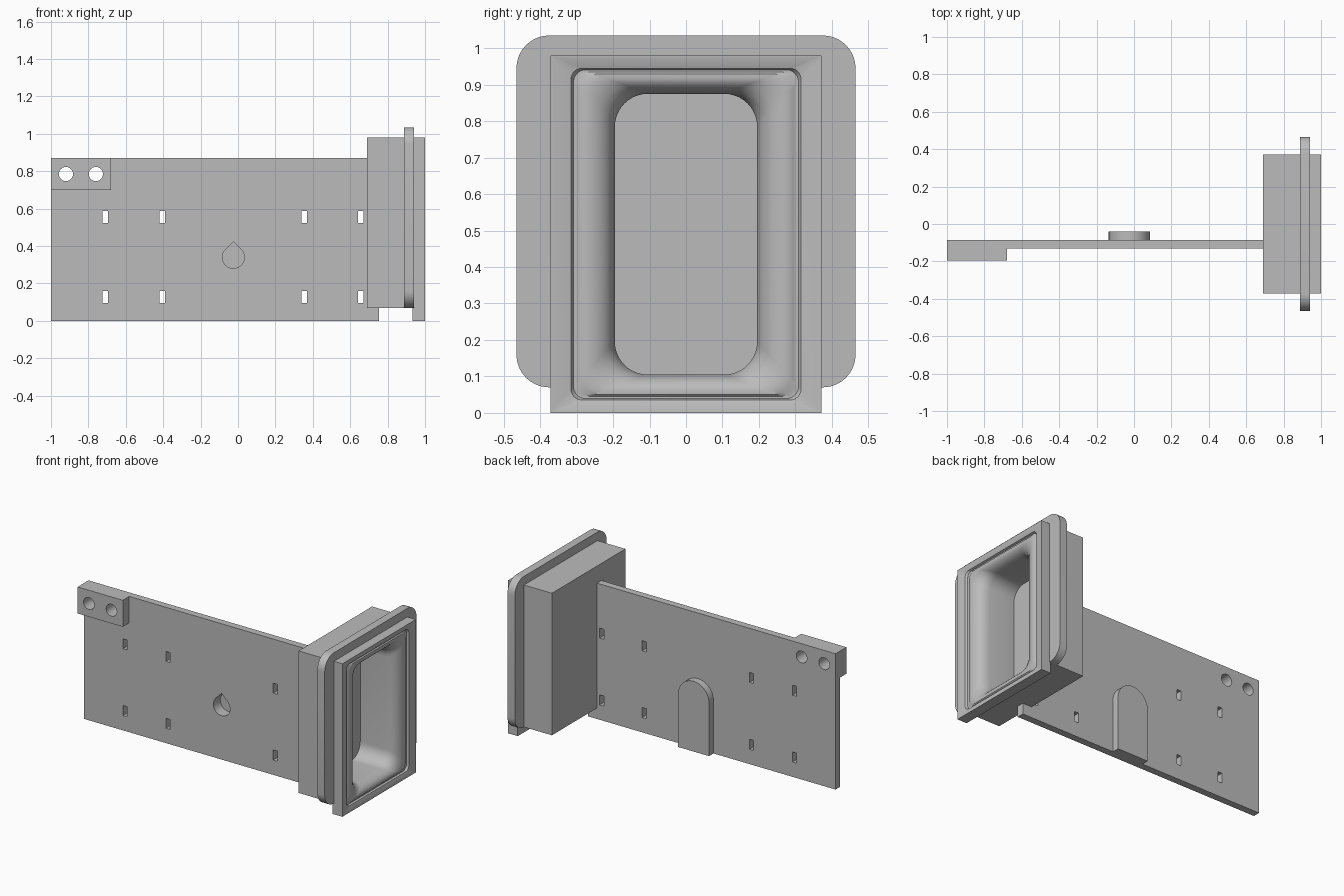
import bpy, bmesh, math
from mathutils import Vector

cube = bpy.data.objects.get("Cube")
if cube:
    bpy.data.objects.remove(cube, do_unlink=True)

grey = bpy.data.materials.new("plain grey")
grey.use_nodes = True
GREY = (0.5, 0.5, 0.5, 1)
grey.diffuse_color = GREY
grey.node_tree.nodes["Principled BSDF"].inputs["Base Color"].default_value = GREY


def loft(name, rings):
    """Closed solid skinned through rings that share one point count."""
    bm = bmesh.new()
    loops = [[bm.verts.new(p) for p in ring] for ring in rings]
    n = len(loops[0])
    for a, b in zip(loops, loops[1:]):
        for i in range(n):
            j = (i + 1) % n
            bm.faces.new((a[i], a[j], b[j], b[i]))
    bm.faces.new(loops[0][::-1])
    bm.faces.new(loops[-1])
    bmesh.ops.recalc_face_normals(bm, faces=bm.faces)
    mesh = bpy.data.meshes.new(name)
    bm.to_mesh(mesh)
    bm.free()
    mesh.materials.append(grey)
    obj = bpy.data.objects.new(name, mesh)
    bpy.context.collection.objects.link(obj)
    return obj


def prism_y(name, outline, y0, y1):
    return loft(name, [[Vector((x, y, z)) for x, z in outline] for y in (y0, y1)])


def box(x0, x1, z0, z1):
    return [(x0, z0), (x1, z0), (x1, z1), (x0, z1)]


def arc(cx, cz, r, start, end, steps):
    angles = [math.radians(start + (end - start) * i / steps) for i in range(steps + 1)]
    return [(cx + r * math.cos(a), cz + r * math.sin(a)) for a in angles]


def rounded_ring(x, half, z0, z1, r, steps=10):
    """Rounded rectangle facing along x."""
    pts = []
    corners = [(half - r, z1 - r), (r - half, z1 - r), (r - half, z0 + r), (half - r, z0 + r)]
    for k, (cy, cz) in enumerate(corners):
        pts += arc(cy, cz, r, 90 * k, 90 * k + 90, steps)
    return [Vector((x, y, z)) for y, z in pts]


def activate(obj):
    bpy.ops.object.select_all(action='DESELECT')
    obj.select_set(True)
    bpy.context.view_layer.objects.active = obj


def boolean(obj, other, operation='DIFFERENCE'):
    activate(obj)
    mod = obj.modifiers.new("boolean", 'BOOLEAN')
    mod.operation = operation
    mod.solver = 'EXACT'
    mod.object = other
    bpy.ops.object.modifier_apply(modifier=mod.name)
    bpy.data.objects.remove(other, do_unlink=True)


def smooth(obj):
    activate(obj)
    bpy.ops.object.shade_smooth_by_angle(angle=math.radians(30))


# Side plate with mounting block and arched boss
FRONT, BACK = -0.13, -0.085
plate = prism_y("side_plate", [(-1, 0), (0.755, 0), (0.755, 0.1), (0.72, 0.1),
                               (0.72, 0.87), (-1, 0.87)], FRONT, BACK)
boolean(plate, prism_y("block", box(-1, -0.68, 0.7, 0.87), -0.195, BACK), 'UNION')
arch = [(-0.135, 0), (0.085, 0)] + arc(-0.025, 0.34, 0.11, 0, 180, 24)
boolean(plate, prism_y("boss", arch, -0.1, -0.04), 'UNION')

# Narrow slots and round holes through the plate
for x in (-0.71, -0.405, 0.355, 0.657):
    for z in (0.127, 0.555):
        slot = box(x - 0.015, x + 0.015, z - 0.032, z + 0.032)
        boolean(plate, prism_y("slot", slot, -0.3, 0.1))
for x in (-0.92, -0.76):
    hole = arc(x, 0.785, 0.038, 0, 345, 23)
    boolean(plate, prism_y("hole", hole, -0.3, 0.1))

# Blind teardrop recess
drop = [(-0.025, 0.423)] + arc(-0.025, 0.34, 0.059, 135, 405, 24)
boolean(plate, prism_y("teardrop", drop, -0.3, -0.06))
smooth(plate)

# Housing with a deeper collar at its open end
profile = [(0.69, 0.07), (0.932, 0.07), (0.932, 0), (1, 0), (1, 0.98), (0.69, 0.98)]
housing = prism_y("housing", profile, -0.372, 0.372)

# Ribbed mouth: (spread from opening to rim, depth position)
steps = [(1.0, 1.02), (0.98, 1.0), (0.7, 0.99), (0.66, 0.978), (0.6, 0.978),
         (0.54, 0.985), (0.42, 0.986), (0.32, 0.982), (0.22, 0.974),
         (0.12, 0.96), (0.05, 0.94), (0.0, 0.91), (0.0, 0.73)]
mouth = []
for t, x in steps:
    mouth.append(rounded_ring(x, 0.195 + 0.172 * t, 0.105 - 0.1 * t,
                              0.875 + 0.1 * t, 0.09 - 0.085 * t))
boolean(housing, loft("mouth", mouth))
smooth(housing)

# Rounded flange around the housing
flange = loft("flange", [rounded_ring(x, 0.465, 0.07, 1.035, 0.09) for x in (0.888, 0.94)])
boolean(flange, prism_y("flange_core", box(0.8, 1.1, 0.08, 0.97), -0.36, 0.36))
smooth(flange)
